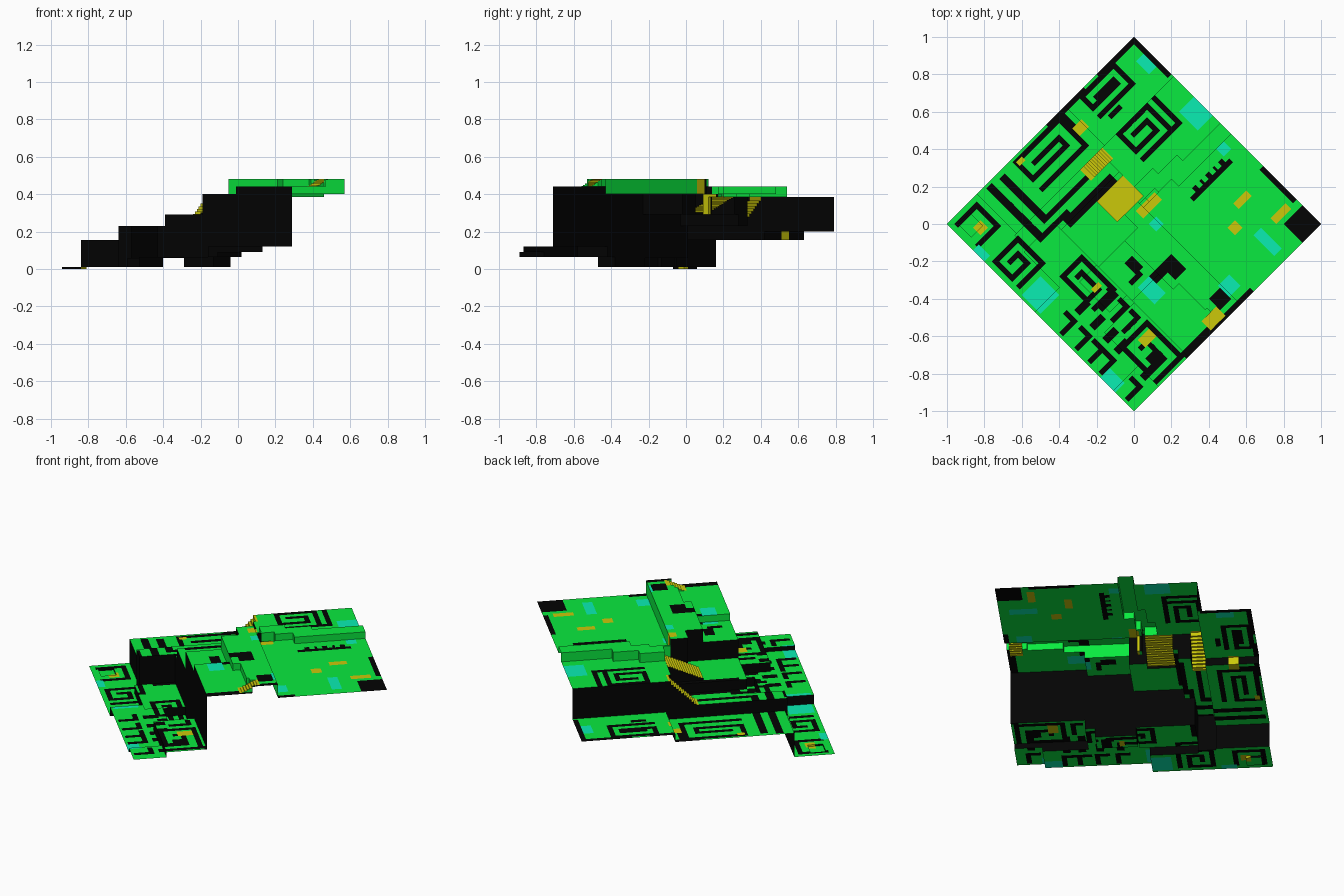
import bpy, bmesh

if "Cube" in bpy.data.objects:
    bpy.data.objects.remove(bpy.data.objects["Cube"])

# Terraced board, laid out on a grid turned 45 degrees: a = x + y, b = y - x
N = 100
S = 2 / N
GREEN, BLACK, OLIVE, TEAL = range(4)
height = [[0.01] * N for _ in range(N)]
paint = [[GREEN] * N for _ in range(N)]


def cells(a0, a1, b0, b1):
    lo = lambda v: max(0, min(N, round((v + 1) / S)))
    for i in range(lo(a0), lo(a1)):
        for j in range(lo(b0), lo(b1)):
            yield i, j


def level(a0, a1, b0, b1, z):
    for i, j in cells(a0, a1, b0, b1):
        height[i][j] = z


def patch(a, b, da, db, colour):
    for i, j in cells(a - da / 2, a + da / 2, b - db / 2, b + db / 2):
        paint[i][j] = colour


def stroke(points, w=0.04):
    """Dark groove along an axis-aligned path."""
    for (a, b), (c, d) in zip(points, points[1:]):
        patch((a + c) / 2, (b + d) / 2, abs(a - c) + w, abs(b - d) + w, BLACK)


def spiral(a0, a1, b0, b1, step=0.09, w=0.04):
    """Inward square spiral groove."""
    p = [(a0, b0)]
    while a1 - a0 > step / 2 and b1 - b0 > step / 2:
        p += [(a1, b0), (a1, b1), (a0, b1), (a0, b0 + step)]
        a0, a1, b0, b1 = a0 + step, a1 - step, b0 + step, b1 - step
        p.append((a0, b0))
    stroke(p[:-2], w)


def stairs(a0, a1, b0, b1, z0, z1):
    """Ramp rising along a, one grid cell per tread."""
    n = round((a1 - a0) / S)
    for k in range(n):
        level(a0 + S * k, a0 + S * (k + 1), b0, b1, z0 + (z1 - z0) * (k + .5) / n)


# Low front-left strip
level(-1, -.42, -1, -.78, .09)
level(-1, -.42, -.78, .06, .065)
level(-.74, -.42, -1, -.42, .12)
level(-.6, -.42, -.34, -.02, .01)
level(-.74, -.42, -.02, .44, .06)
level(-.94, -.82, .8, .94, 0)

# Back-left terraces
level(-.68, .26, .58, 1, .155)
level(.26, 1, .58, 1, .2)
level(-.7, .26, .44, .58, .23)
level(-.42, .26, .36, .58, .23)
level(-.42, .2, -.04, .36, .29)

# Upper plateau and winding ridges
level(.2, 1, .04, .58, .385)
level(.12, 1, -1, .04, .40)
level(-.42, 0, -.5, -.04, .40)
level(-.42, 0, -1, -.4, .44)
level(.45, 1, -.04, .08, .44)
level(.3, .6, .04, .14, .44)
level(.12, .4, .08, .2, .44)
level(0, .14, -.7, .2, .48)
level(-.14, .02, -.56, -.04, .48)
level(-.08, .14, -.84, -.56, .48)
level(-.06, .14, -1, -.8, .48)

# Stairs and ramps
stairs(-.08, .2, .1, .32, .30, .39)
stairs(.02, .22, .46, .58, .23, .37)
stairs(-.14, -.02, -.98, -.88, .44, .48)

# Maze grooves
spiral(-.94, -.74, .72, .94, .1)
spiral(-.94, -.7, .28, .54, .08)
spiral(-.3, .16, .68, .96, .1)
spiral(.4, .74, .76, .96, .08)
spiral(.4, .7, .3, .56, .08)
spiral(-.72, -.46, -.96, -.6, .1)
spiral(-.66, -.46, -.24, .1, .08)
stroke([(-.57, .96), (-.57, .42), (-.3, .42)], .05)
stroke([(-.45, .94), (-.45, .5), (.0, .5)], .05)
stroke([(.78, .56), (.78, .3), (.72, .3)])
stroke([(.2, .8), (.2, .98), (.34, .98)])
for b in (-.9, -.62, -.5, -.36, -.2):
    stroke([(-.96, b), (-.84, b), (-.84, b + .07)], .05)
    stroke([(-.76, b + .03), (-.68, b + .03)], .05)
for b in (-.52, -.4, -.28):
    stroke([(-.62, b), (-.48, b), (-.48, b + .05)], .05)
for k in range(5):
    patch(.52 + k * .07, -.15, .035, .07, BLACK)
stroke([(.46, -.19), (.84, -.19)], .04)

# Dark blocks and board edges
for a, b, da, db in [(-.02, -.44, .12, .14), (-.22, -.22, .08, .14), (-.16, -.4, .14, .06),
                     (-.28, -.3, .12, .06), (.07, -.86, .12, .14), (.9, -.9, .2, .2),
                     (.98, -.56, .06, .36), (.04, -.98, .5, .05), (-.1, .36, .5, .1),
                     (.98, .8, .05, .4), (.8, .98, .4, .05), (-.25, -.98, .4, .06),
                     (.26, .98, .4, .04), (.5, .7, .1, .06), (-.6, -.84, .12, .1)]:
    patch(a, b, da, db, BLACK)

# Olive and teal inlays
for a, b, da, db in [(.24, .8, .1, .1), (.12, .52, .22, .12), (.06, .21, .28, .22), (.18, .02, .18, .07),
                     (.71, -.45, .14, .08), (.83, -.73, .16, .06), (.53, -.57, .08, .08),
                     (-.07, -.93, .16, .1), (-.54, -.68, .1, .06), (-.54, -.14, .08, .06),
                     (-.84, .8, .06, .06), (-.27, .94, .06, .06)]:
    patch(a, b, da, db, OLIVE)
for a, b, da, db in [(.91, .79, .08, .14), (.92, .26, .14, .2), (.88, -.08, .08, .08), (-.25, -.45, .12, .16),
                     (.12, -.12, .08, .08), (.18, -.84, .1, .14), (.62, -.82, .07, .22),
                     (-.88, .12, .2, .2), (-.95, -.72, .1, .14), (-.97, .65, .06, .12)]:
    patch(a, b, da, db, TEAL)

# Mesh builders, one per part
parts = {n: (bmesh.new(), c) for n, c in [
    ("terrace_tops", GREEN), ("maze_grooves", BLACK), ("ramp_inlays", OLIVE), ("teal_inlays", TEAL),
    ("cliff_walls", BLACK), ("ridge_walls", GREEN)]}
tops = ["terrace_tops", "maze_grooves", "ramp_inlays", "teal_inlays"]


def quad(part, pts):
    bm = parts[part][0]
    bm.faces.new([bm.verts.new(((a - b) / 2, (a + b) / 2, z)) for a, b, z in pts])


def wall(p, q, h0, h1, colours):
    """Upright face between two cells of different height."""
    step = abs(h0 - h1)
    if step < 1e-5:
        return
    part = "cliff_walls"
    if colours == (OLIVE, OLIVE):
        part = "ramp_inlays"
    elif step < .1 and max(h0, h1) > .43:
        part = "ridge_walls"
    quad(part, [(*p, h1), (*q, h1), (*q, h0), (*p, h0)])


for i in range(N):
    for j in range(N):
        a, b, h, c = -1 + i * S, -1 + j * S, height[i][j], paint[i][j]
        quad(tops[c], [(a, b, h), (a + S, b, h), (a + S, b + S, h), (a, b + S, h)])
        if i + 1 < N:
            wall((a + S, b), (a + S, b + S), h, height[i + 1][j], (c, paint[i + 1][j]))
        if j + 1 < N:
            wall((a + S, b + S), (a, b + S), h, height[i][j + 1], (c, paint[i][j + 1]))

colours = [(.003, .82, .05, 1), (.001, .001, .001, 1), (.6, .58, .003, 1), (.003, .85, .45, 1)]
materials = []
for n, c in zip(("green", "black", "olive", "teal"), colours):
    m = bpy.data.materials.new(n)
    m.diffuse_color = c
    m.use_nodes = True
    m.node_tree.nodes["Principled BSDF"].inputs["Base Color"].default_value = m.diffuse_color
    materials.append(m)

for name, (bm, colour) in parts.items():
    bmesh.ops.remove_doubles(bm, verts=bm.verts, dist=1e-5)
    me = bpy.data.meshes.new(name)
    bm.to_mesh(me)
    bm.free()
    me.materials.append(materials[colour])
    bpy.context.collection.objects.link(bpy.data.objects.new(name, me))
